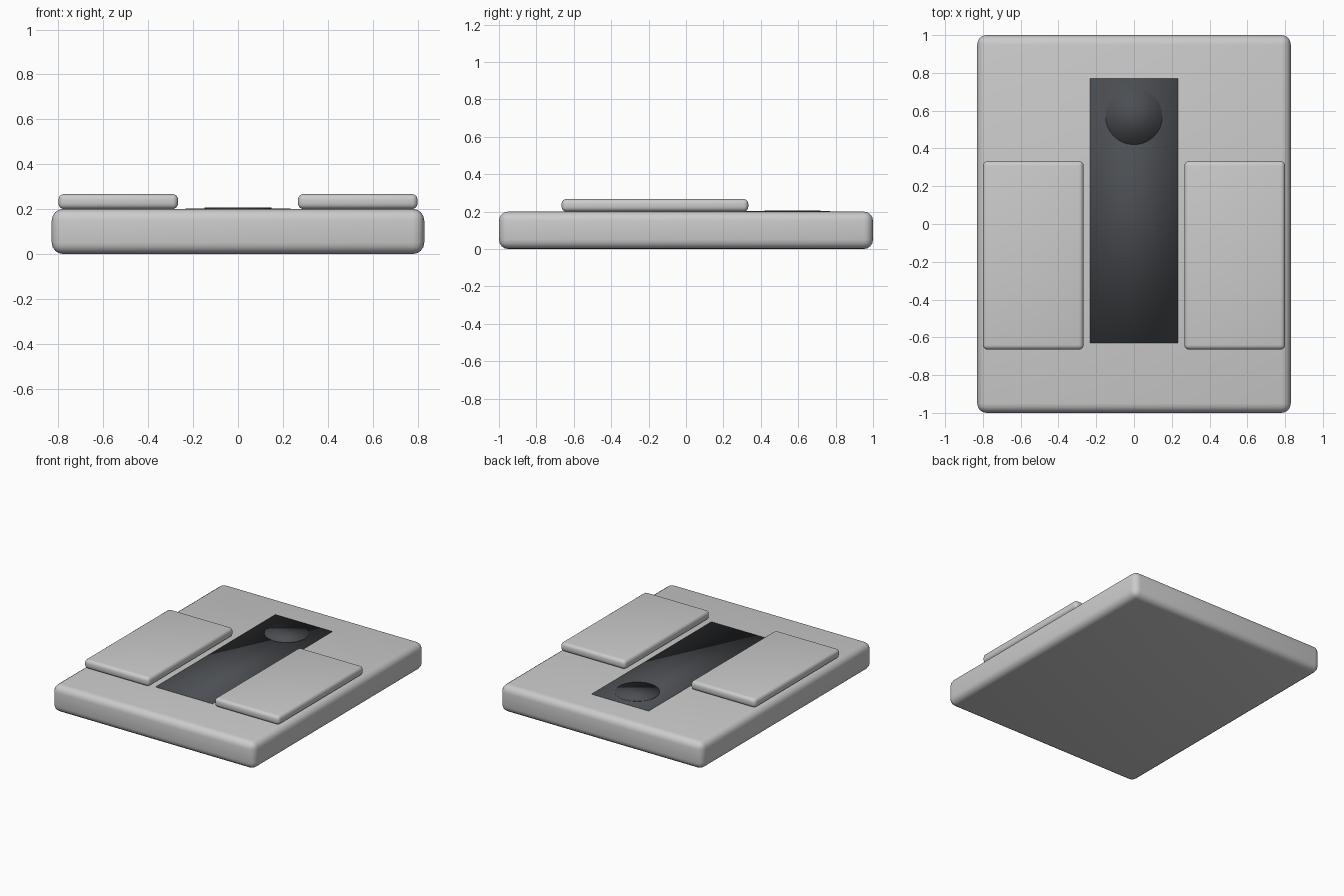
import bpy

if "Cube" in bpy.data.objects:
    bpy.data.objects.remove(bpy.data.objects["Cube"])

dark = bpy.data.materials.new("dark_inlay")
dark.diffuse_color = (0.07, 0.076, 0.085, 1)
dark.use_nodes = True
dark.node_tree.nodes["Principled BSDF"].inputs["Base Color"].default_value = dark.diffuse_color


def block(name, x, y, z, bevel=0, mat=None):
    """Smooth-shaded box spanning the given (min, max) ranges."""
    bpy.ops.mesh.primitive_cube_add(size=1, location=[sum(r) / 2 for r in (x, y, z)])
    ob = bpy.context.object
    ob.name = name
    ob.scale = [r[1] - r[0] for r in (x, y, z)]
    bpy.ops.object.transform_apply(location=False, rotation=False, scale=True)
    if bevel:
        mod = ob.modifiers.new("rounded_edges", 'BEVEL')
        mod.width = bevel
        mod.segments = 4
    if mat:
        ob.data.materials.append(mat)
    bpy.ops.object.shade_smooth()
    return ob


# Main slab
block("base_plate", (-0.83, 0.83), (-1, 1), (0, 0.2), 0.05)

# Raised pads on both sides
for side, x in (("left", (-0.8, -0.267)), ("right", (0.267, 0.8))):
    block(side + "_pad", x, (-0.665, 0.333), (0.2, 0.267), 0.025)

# Thin dark strip down the middle
block("center_strip", (-0.233, 0.233), (-0.63, 0.77), (0.197, 0.203), mat=dark)

# Round disc at the back end of the strip
bpy.ops.mesh.primitive_cylinder_add(vertices=32, radius=0.15, depth=0.007,
                                    location=(0, 0.57, 0.2035))
disc = bpy.context.object
disc.name = "round_disc"
disc.data.materials.append(dark)
bpy.ops.object.shade_smooth()
